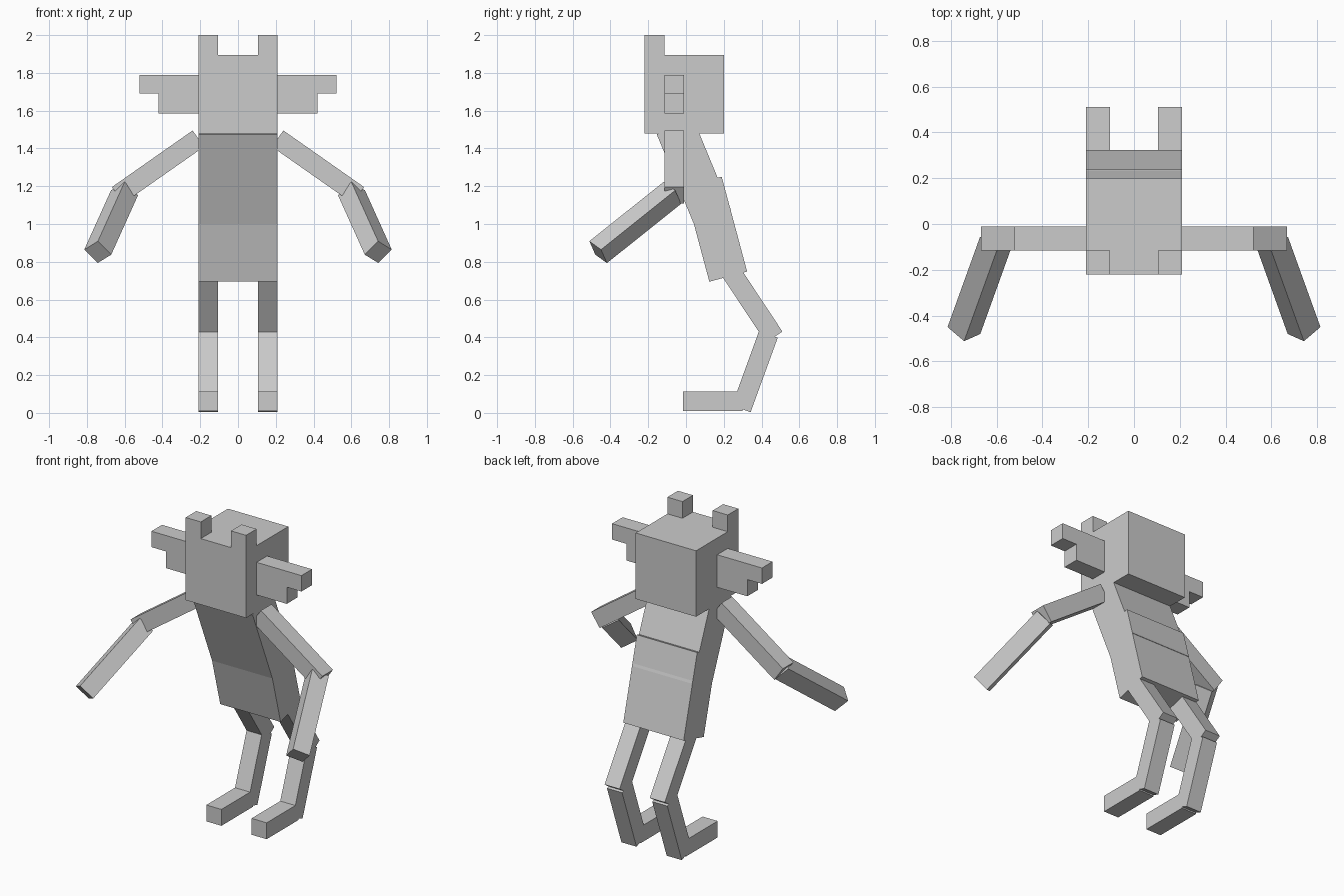
import bpy, bmesh
from math import sin, cos, radians
from mathutils import Vector

if "Cube" in bpy.data.objects:
    bpy.data.objects.remove(bpy.data.objects["Cube"])

U = 0.105  # one block unit

grey = bpy.data.materials.new("grey")
grey.diffuse_color = (0.6, 0.6, 0.6, 1)
grey.use_nodes = True
grey.node_tree.nodes["Principled BSDF"].inputs["Base Color"].default_value = grey.diffuse_color


def block(name, corner, edges, mirrored=False):
    """Box spanned by three edge vectors from a corner."""
    c, (a, b, d) = Vector(corner), [Vector(e) for e in edges]
    bm = bmesh.new()
    bmesh.ops.create_cube(bm, size=1)
    for v in bm.verts:
        p = v.co + Vector((0.5, 0.5, 0.5))
        v.co = c + a * p.x + b * p.y + d * p.z
    bmesh.ops.recalc_face_normals(bm, faces=bm.faces)
    me = bpy.data.meshes.new(name)
    bm.to_mesh(me)
    bm.free()
    me.materials.append(grey)
    ob = bpy.data.objects.new(name, me)
    bpy.context.collection.objects.link(ob)
    if mirrored:
        ob.modifiers.new("mirror", 'MIRROR')
    return ob


def straight(name, lo, hi, mirrored=False):
    s = Vector(hi) - Vector(lo)
    return block(name, lo, [(s.x, 0, 0), (0, s.y, 0), (0, 0, s.z)], mirrored)


def tilted(name, x0, x1, y, z, angle, length, depth, mirrored=False):
    """Box hanging from its top front edge, its lower end swung backwards."""
    s, c = sin(radians(angle)), cos(radians(angle))
    return block(name, (x0, y, z), [(x1 - x0, 0, 0), (0, s * length, -c * length),
                                    (0, c * depth, s * depth)], mirrored)


# head, horns and stepped ears
straight("head", (-2 * U, -0.22, 1.48), (2 * U, 0.20, 1.895))
straight("horn", (U, -0.22, 1.895), (2 * U, -0.115, 2.0), True)
straight("ear_upper", (2 * U, -0.115, 1.69), (0.522, -0.01, 1.79), True)
straight("ear_lower", (2 * U, -0.115, 1.585), (0.42, -0.01, 1.69), True)

# torso in two leaning parts
tilted("chest", -2 * U, 2 * U, -0.155, 1.475, 22.5, 0.522, 2 * U)
tilted("belly", -2 * U, 2 * U, -0.011, 1.197, 15, 0.52, 0.207)

# bent legs and feet
tilted("thigh", U, 2 * U, 0.191, 0.723, 33.5, 0.42, U, True)
tilted("shin", U, 2 * U, 0.387, 0.434, -20, 0.42, U, True)
straight("foot", (U, -0.015, 0.01), (2 * U, 0.30, 0.113), True)

# arms spread sideways
s, c = sin(radians(35)), cos(radians(35))
block("upper_arm", (0.24, -0.115, 1.495),
      [(c * 0.522, 0, -s * 0.522), (-s * U, 0, -c * U), (0, U, 0)], True)

# forearms reaching forward, down and out
along = Vector((-0.271, 0.752, 0.601)).normalized()
side = Vector((-0.069, 0.031, -0.069))
side = (side - along * side.dot(along)).normalized()
other = side.cross(along)
hand_end = Vector((0.7425, -0.465, 0.851)) - (side + other) * U / 2
block("forearm", hand_end, [along * 0.522, side * U, other * U], True)
